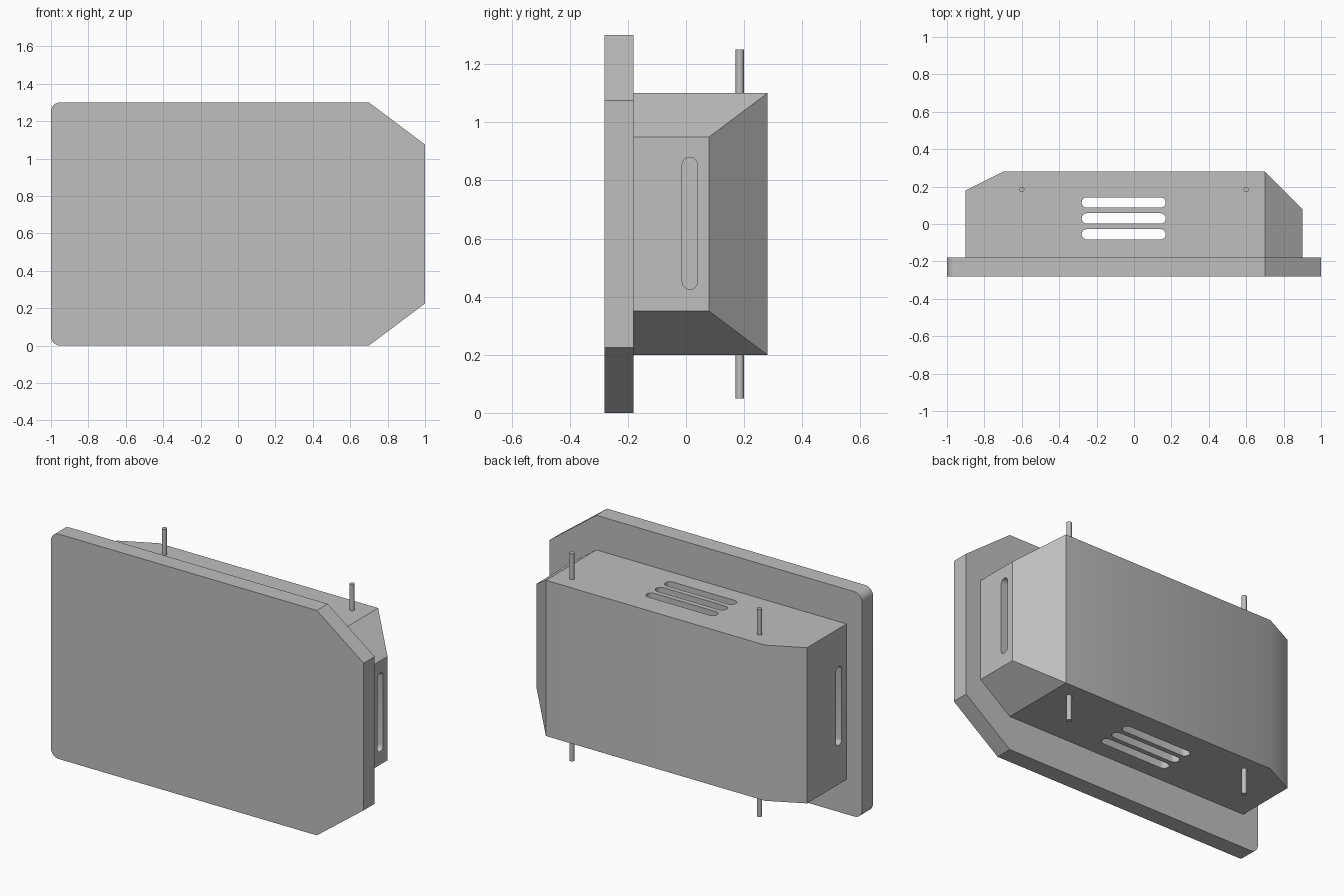
import bpy, bmesh, math
from mathutils import Vector

old = bpy.data.objects.get("Cube")
if old:
    bpy.data.objects.remove(old, do_unlink=True)

GREY = (0.52, 0.52, 0.52, 1)
mat = bpy.data.materials.new("plain grey")
mat.use_nodes = True
mat.diffuse_color = GREY
mat.node_tree.nodes["Principled BSDF"].inputs["Base Color"].default_value = GREY


def finish(bm, name):
    """Turn a bmesh into an object with the shared material."""
    bmesh.ops.recalc_face_normals(bm, faces=bm.faces)
    mesh = bpy.data.meshes.new(name)
    bm.to_mesh(mesh)
    bm.free()
    mesh.materials.append(mat)
    obj = bpy.data.objects.new(name, mesh)
    bpy.context.collection.objects.link(obj)
    return obj


def prism(name, points, direction):
    """Extrude a flat outline along a direction."""
    bm = bmesh.new()
    face = bm.faces.new([bm.verts.new(p) for p in points])
    new = bmesh.ops.extrude_face_region(bm, geom=[face])["geom"]
    verts = [g for g in new if isinstance(g, bmesh.types.BMVert)]
    bmesh.ops.translate(bm, verts=verts, vec=direction)
    return finish(bm, name)


def arc(cx, cy, r, start, end, steps=8):
    angles = [math.radians(start + (end - start) * i / steps) for i in range(steps + 1)]
    return [(cx + r * math.cos(a), cy + r * math.sin(a)) for a in angles]


def stadium(u0, u1, v, r):
    """Outline of a round-ended slot running along u."""
    return arc(u1 - r, v, r, -90, 90) + arc(u0 + r, v, r, 90, 270)


def cut(target, cutter):
    mod = target.modifiers.new("cut", 'BOOLEAN')
    mod.operation = 'DIFFERENCE'
    mod.solver = 'EXACT'
    mod.object = cutter
    bpy.context.view_layer.objects.active = target
    bpy.ops.object.modifier_apply(modifier=mod.name)
    bpy.data.objects.remove(cutter, do_unlink=True)


def smooth(obj):
    bpy.ops.object.select_all(action='DESELECT')
    obj.select_set(True)
    bpy.context.view_layer.objects.active = obj
    bpy.ops.object.shade_smooth_by_angle(angle=math.radians(30))


def shell(name, wall):
    """Housing body with chamfered ends, shrunk by the wall thickness."""
    mid = Vector((0, 0.05, 0.65))
    half = Vector((0.9, 0.23, 0.45))
    outline = [(-0.9, -0.18, 0.45), (-0.9, 0.18, 0.45), (-0.7, 0.28, 0.45),
               (0.7, 0.28, 0.45), (0.7, -0.18, 0.45),
               (0.9, -0.18, 0.3), (0.9, 0.08, 0.3)]
    bm = bmesh.new()
    for x, y, h in outline:
        for side in (-1, 1):
            off = Vector((x, y - mid.y, side * h))
            bm.verts.new(mid + Vector([o * (1 - wall / s) for o, s in zip(off, half)]))
    bmesh.ops.convex_hull(bm, input=bm.verts)
    bmesh.ops.dissolve_limit(bm, angle_limit=0.01, verts=bm.verts, edges=bm.edges)
    return finish(bm, name)


# Front plate: rounded corners at one end, clipped corners at the other
R = 0.05
outline = (arc(-1 + R, 1.3 - R, R, 90, 180) + arc(-1 + R, R, R, 180, 270)
           + [(0.7, 0), (1, 0.225), (1, 1.075), (0.7, 1.3)])
plate = prism("front_plate", [(x, -0.28, z) for x, z in outline], (0, 0.1, 0))
smooth(plate)

# Hollow housing behind the plate
housing = shell("housing", 0)
cut(housing, shell("cavity", 0.05))

# Three vents through the top and bottom
for y in (0.115, 0.03, -0.055):
    cut(housing, prism("vent_cutter",
                       [(u, v, 0.1) for u, v in stadium(-0.28, 0.17, y, 0.028)], (0, 0, 1.1)))

# One upright slot in each end wall
for x, y in ((0.8, 0.013), (-1, -0.11)):
    cut(housing, prism("slot_cutter",
                       [(x, v, u) for u, v in stadium(0.425, 0.88, y, 0.026)], (0.2, 0, 0)))
smooth(housing)

# Mounting rods passing through the housing
for name, x in (("left_rod", 0.6), ("right_rod", -0.6)):
    ring = arc(x, 0.185, 0.014, 0, 360, 16)[:-1]
    smooth(prism(name, [(u, v, 0.05) for u, v in ring], (0, 0, 1.2)))
